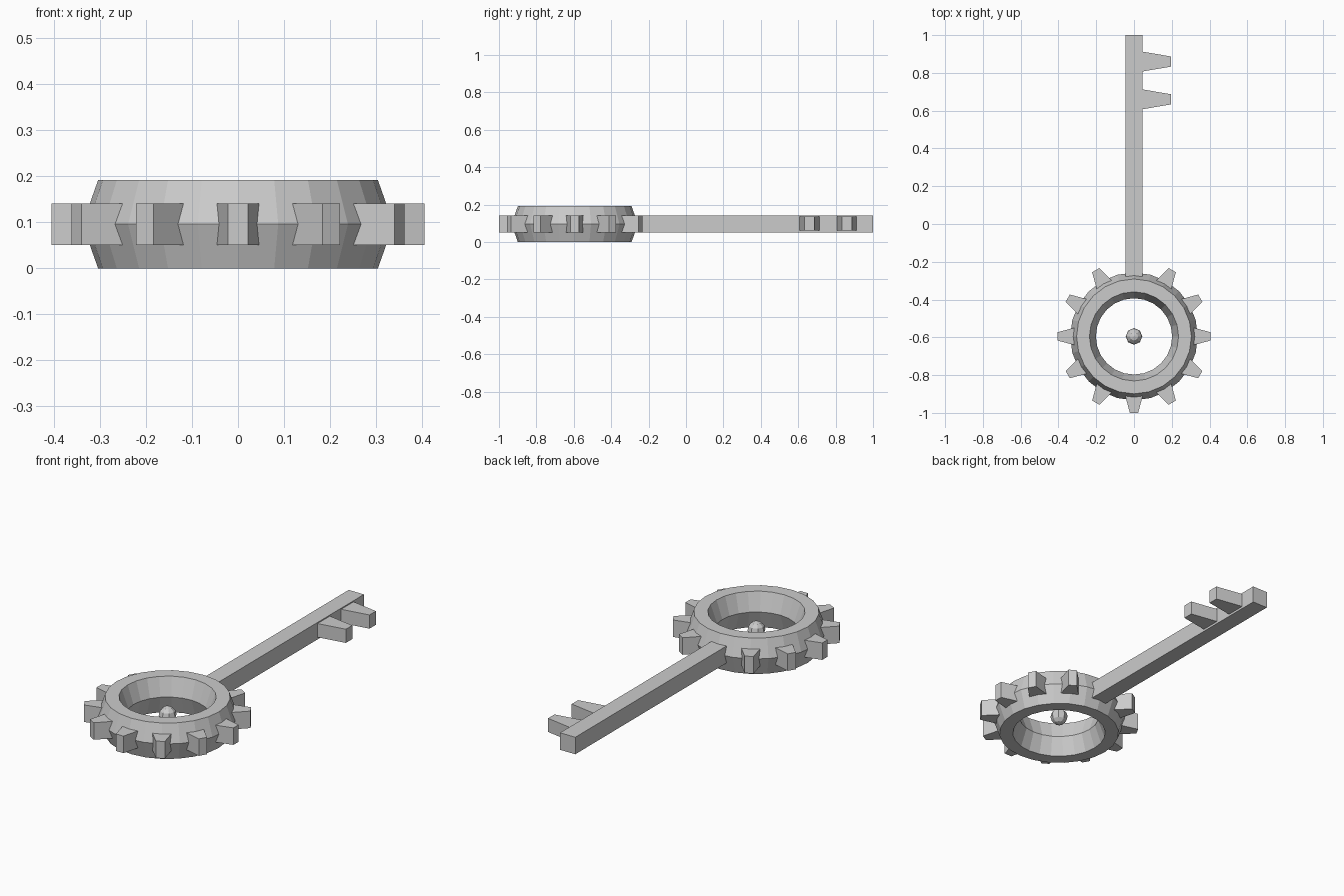
import bpy
import bmesh
import math
from mathutils import Matrix, Vector

cube = bpy.data.objects.get("Cube")
if cube:
    bpy.data.objects.remove(cube, do_unlink=True)

# Single plain metal colour
metal = bpy.data.materials.new("light_grey_metal")
metal.use_nodes = True
colour = (0.6, 0.6, 0.6, 1)
metal.diffuse_color = colour
metal.node_tree.nodes["Principled BSDF"].inputs["Base Color"].default_value = colour

MID = 0.096
CENTRE = Vector((0, -0.595, MID))


def finish(name, bm):
    bmesh.ops.recalc_face_normals(bm, faces=bm.faces)
    mesh = bpy.data.meshes.new(name)
    bm.to_mesh(mesh)
    bm.free()
    mesh.materials.append(metal)
    obj = bpy.data.objects.new(name, mesh)
    bpy.context.collection.objects.link(obj)
    return obj


def tapered_block(name, start, end, base, tip, height, matrix):
    """Block along local +x whose half width narrows from base to tip."""
    bm = bmesh.new()
    outline = [(start, -base), (end, -tip), (end, tip), (start, base)]
    face = bm.faces.new([bm.verts.new((x, y, -height / 2)) for x, y in outline])
    top = bmesh.ops.extrude_face_region(bm, geom=[face])["geom"]
    bmesh.ops.translate(bm, vec=(0, 0, height),
                        verts=[v for v in top if isinstance(v, bmesh.types.BMVert)])
    bm.transform(matrix)
    return finish(name, bm)


# Ring handle: stretched six-sided section spun around the centre
bm = bmesh.new()
section = []
for i in range(6):
    a = math.radians(60 * i)
    section.append(bm.verts.new((0.27 + 0.068 * math.cos(a), 0, 0.111 * math.sin(a))))
edges = [bm.edges.new((section[i], section[(i + 1) % 6])) for i in range(6)]
bmesh.ops.spin(bm, geom=section + edges, cent=(0, 0, 0), axis=(0, 0, 1),
               angle=math.tau, steps=24, use_merge=True)
bmesh.ops.remove_doubles(bm, verts=bm.verts, dist=0.0001)
bm.transform(Matrix.Translation(CENTRE))
finish("ring_handle", bm)

# Gear teeth around the ring, leaving out the shaft position
for i in range(12):
    if i != 3:
        turn = Matrix.Translation(CENTRE) @ Matrix.Rotation(math.radians(30 * i), 4, 'Z')
        tapered_block(f"gear_tooth_{i}", 0.3, 0.405, 0.05, 0.022, 0.091, turn)

# Shaft
turn = Matrix.Translation((0, 0, MID)) @ Matrix.Rotation(math.pi / 2, 4, 'Z')
tapered_block("shaft", -0.3, 1, 0.045, 0.045, 0.091, turn)

# Key bits on the left side of the tip
for i, y in enumerate((0.66, 0.86)):
    tapered_block(f"key_bit_{i}", 0.03, 0.195, 0.055, 0.027, 0.073,
                  Matrix.Translation((0, y, MID + 0.003)))

# Floating ball in the middle of the ring
bm = bmesh.new()
bmesh.ops.create_uvsphere(bm, u_segments=8, v_segments=6, radius=0.044,
                          matrix=Matrix.Translation(CENTRE))
finish("centre_ball", bm)
